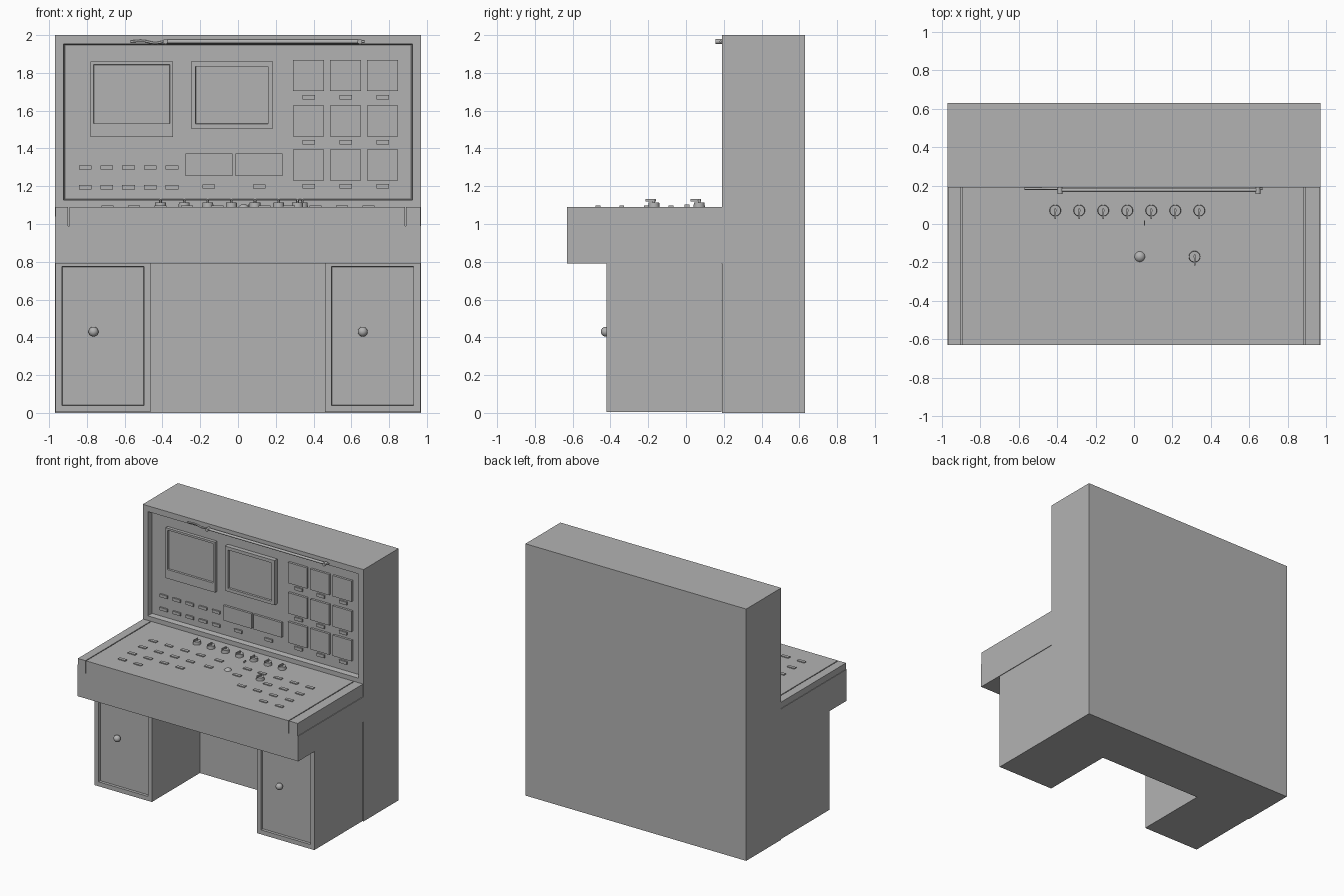
import bpy, bmesh, math
from mathutils import Matrix, Vector

cube = bpy.data.objects.get("Cube")
if cube:
    bpy.data.objects.remove(cube, do_unlink=True)

grey = bpy.data.materials.new("console_grey")
grey.use_nodes = True
colour = (0.45, 0.45, 0.45, 1)
grey.diffuse_color = colour
grey.node_tree.nodes["Principled BSDF"].inputs["Base Color"].default_value = colour


def finish(name, bm, smooth=False):
    mesh = bpy.data.meshes.new(name)
    bmesh.ops.recalc_face_normals(bm, faces=bm.faces)
    bm.to_mesh(mesh)
    bm.free()
    mesh.materials.append(grey)
    obj = bpy.data.objects.new(name, mesh)
    bpy.context.collection.objects.link(obj)
    if smooth:
        bpy.ops.object.select_all(action="DESELECT")
        obj.select_set(True)
        bpy.context.view_layer.objects.active = obj
        bpy.ops.object.shade_smooth_by_angle(angle=math.radians(40))
    return obj


def add_box(bm, lo, hi):
    lo, hi = Vector(lo), Vector(hi)
    size = Matrix.Diagonal((*(hi - lo), 1))
    bmesh.ops.create_cube(bm, size=1, matrix=Matrix.Translation((lo + hi) / 2) @ size)


def box(name, lo, hi):
    bm = bmesh.new()
    add_box(bm, lo, hi)
    return finish(name, bm)


def recessed_box(name, lo, hi, margin, depth, slope=0.002, cut=None):
    """Box whose front face (above an optional height) is sunk inwards."""
    bm = bmesh.new()
    add_box(bm, lo, hi)
    if cut:
        bmesh.ops.bisect_plane(bm, geom=bm.verts[:] + bm.edges[:] + bm.faces[:],
                               plane_co=(0, 0, cut), plane_no=(0, 0, 1))
    bm.normal_update()
    front = max((f for f in bm.faces if f.normal.y < -0.9),
                key=lambda f: f.calc_center_median().z)
    bmesh.ops.inset_region(bm, faces=[front], thickness=margin)
    bmesh.ops.inset_region(bm, faces=[front], thickness=slope)
    for v in front.verts:
        v.co.y += depth
    return finish(name, bm)


def add_cylinder(bm, centre, radius, length, axis="Z", top=None, sides=24):
    turn = {"X": Matrix.Rotation(math.pi / 2, 4, "Y"),
            "Y": Matrix.Rotation(math.pi / 2, 4, "X"), "Z": Matrix()}[axis]
    bmesh.ops.create_cone(bm, cap_ends=True, segments=sides, radius1=radius,
                          radius2=radius if top is None else top, depth=length,
                          matrix=Matrix.Translation(centre) @ turn)


def add_ball(bm, centre, radius):
    bmesh.ops.create_uvsphere(bm, u_segments=20, v_segments=12, radius=radius,
                              matrix=Matrix.Translation(centre))


# Main cabinet with the sunken instrument panel
recessed_box("cabinet", (-0.97, 0.19, 0), (0.97, 0.63, 2), 0.065, 0.04, 0.01, cut=1.08)
panel_y = 0.23

# Desk: cross-section with two narrow slots, extruded front to back
outline = [(-0.97, 0.79), (0.97, 0.79), (0.97, 0.99), (0.965, 0.99), (0.965, 1.09),
           (0.89, 1.09), (0.89, 0.99), (0.883, 0.99), (0.883, 1.09),
           (-0.893, 1.09), (-0.893, 0.99), (-0.9, 0.99), (-0.9, 1.09),
           (-0.966, 1.09), (-0.966, 1.04), (-0.97, 1.04)]
bm = bmesh.new()
section = bm.faces.new([bm.verts.new((x, -0.63, z)) for x, z in outline])
pushed = bmesh.ops.extrude_face_region(bm, geom=[section], use_keep_orig=True)
bmesh.ops.translate(bm, vec=(0, 0.82, 0),
                    verts=[v for v in pushed["geom"] if isinstance(v, bmesh.types.BMVert)])
finish("desk", bm)

# Pedestals with sunken door panels and round knobs
for side, x0, x1, knob_x in (("right", -0.967, -0.463, -0.765), ("left", 0.46, 0.965, 0.66)):
    recessed_box(side + "_pedestal", (x0, -0.42, 0.004), (x1, 0.187, 0.81), 0.05, 0.02)
    bm = bmesh.new()
    add_cylinder(bm, (knob_x, -0.41, 0.43), 0.012, 0.03, "Y")
    add_ball(bm, (knob_x, -0.425, 0.43), 0.026)
    finish(side + "_door_knob", bm, True)

# Monitors
recessed_box("right_monitor", (-0.78, 0.205, 1.46), (-0.345, panel_y, 1.86),
             0.023, 0.015, cut=1.515)
recessed_box("left_monitor", (-0.25, 0.194, 1.505), (0.185, panel_y, 1.86), 0.036, 0.015)

# Wide displays with a label below each
for i, (x0, x1) in enumerate(((-0.278, -0.03), (-0.012, 0.235))):
    box(f"wide_display_{i}", (x0, 0.212, 1.255), (x1, panel_y, 1.373))
    mid = (x0 + x1) / 2
    box(f"display_label_{i}", (mid - 0.033, 0.218, 1.187), (mid + 0.033, panel_y, 1.21))

# Grid of square gauges with labels
for col in range(3):
    x = 0.29 + 0.196 * col
    for row, top in enumerate((1.868, 1.628, 1.395)):
        box(f"gauge_{col}_{row}", (x, 0.212, top - 0.165), (x + 0.166, panel_y, top))
        box(f"gauge_label_{col}_{row}", (x + 0.052, 0.218, top - 0.208),
            (x + 0.118, panel_y, top - 0.184))

# Two rows of panel buttons
bm = bmesh.new()
for col in range(5):
    for z in (1.183, 1.288):
        x = -0.843 + 0.115 * col
        add_box(bm, (x, 0.218, z), (x + 0.067, panel_y, z + 0.023))
finish("panel_buttons", bm)

# Desk buttons, in an outer block on each side and a small middle block
desk_z = 1.09
rows = (-0.08, -0.21, -0.34, -0.465)
spots = [(s * (0.69 - 0.14 * c), y) for s in (-1, 1) for c in range(4)
         for r, y in enumerate(rows)
         if not (r == 3 and c > 1) and not (s == 1 and c == 3 and r == 1)]
spots += [(x, y) for x in (-0.11, 0.14) for y in rows[:2]]
bm = bmesh.new()
for x, y in spots:
    add_box(bm, (x - 0.032, y - 0.013, desk_z - 0.005), (x + 0.032, y + 0.013, desk_z + 0.007))
finish("desk_buttons", bm)

# Rotary knobs with pointers
dials = [(-0.41 + 0.125 * i, 0.07) for i in range(7)] + [(0.315, -0.17)]
for i, (x, y) in enumerate(dials):
    bm = bmesh.new()
    add_cylinder(bm, (x, y, desk_z + 0.012), 0.03, 0.026, top=0.028)
    add_cylinder(bm, (x, y, desk_z + 0.03), 0.007, 0.014, sides=12)
    add_box(bm, (x - 0.004, y - 0.045, desk_z + 0.03), (x + 0.004, y + 0.01, desk_z + 0.042))
    finish(f"rotary_knob_{i}", bm, True)

# Trackball and small toggle
bm = bmesh.new()
add_ball(bm, (0.03, -0.17, desk_z - 0.015), 0.031)
finish("trackball", bm, True)
box("toggle", (0.052, -0.008, desk_z - 0.005), (0.058, 0.018, desk_z + 0.012))

# Strip lamp along the top edge, held on two studs
lamp_z = 1.966
bm = bmesh.new()
add_cylinder(bm, (0.13, 0.177, lamp_z), 0.01, 1.03, "X", sides=16)
for x in (-0.385, 0.645):
    add_cylinder(bm, (x, 0.173, lamp_z), 0.013, 0.036, "Y", sides=16)
add_cylinder(bm, (0.655, 0.183, lamp_z), 0.006, 0.03, "X", sides=12)
finish("strip_lamp", bm, True)

# Lamp cable
curve = bpy.data.curves.new("lamp_cable", "CURVE")
curve.dimensions = "3D"
curve.bevel_depth = 0.006
curve.bevel_resolution = 2
curve.use_fill_caps = True
path = curve.splines.new("BEZIER")
path_points = [(-0.39, 0), (-0.44, -0.008), (-0.5, 0.003), (-0.57, 0)]
path.bezier_points.add(len(path_points) - 1)
for point, (x, dz) in zip(path.bezier_points, path_points):
    point.co = (x, 0.184, lamp_z + dz)
    point.handle_left_type = point.handle_right_type = "AUTO"
curve.materials.append(grey)
bpy.context.collection.objects.link(bpy.data.objects.new("lamp_cable", curve))
